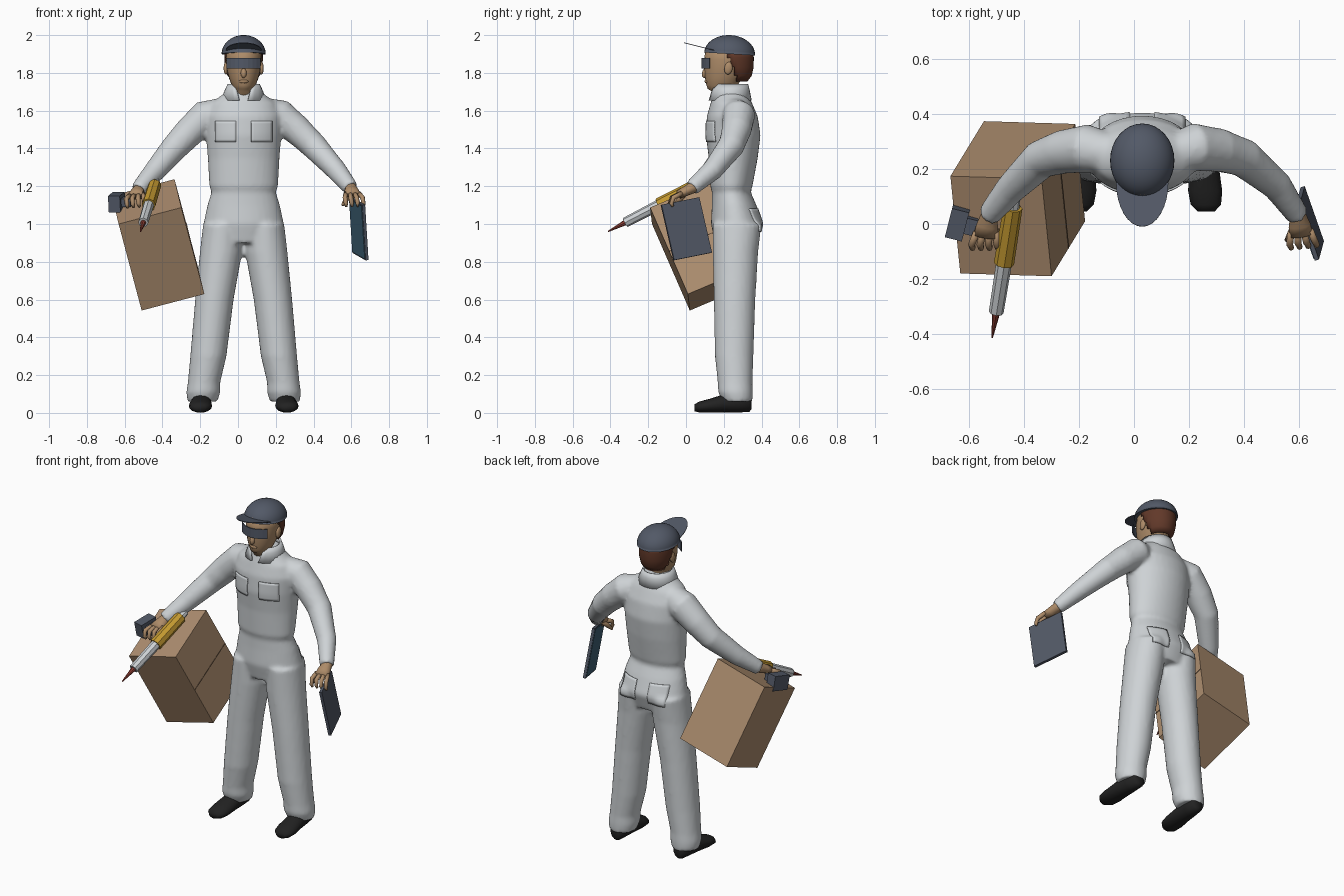
import bpy, bmesh, math
from mathutils import Vector as V, Matrix

cube = bpy.data.objects.get("Cube")
if cube:
    bpy.data.objects.remove(cube, do_unlink=True)

CX = 0.03  # body centre line


def material(name, *rgb):
    m = bpy.data.materials.new(name)
    m.use_nodes = True
    m.diffuse_color = (*rgb, 1)
    bsdf = next(n for n in m.node_tree.nodes if n.type == 'BSDF_PRINCIPLED')
    bsdf.inputs["Base Color"].default_value = (*rgb, 1)
    return m


white = material("pale_cloth", .62, .65, .67)
skin = material("skin", .42, .26, .14)
slate = material("slate", .085, .1, .135)
card = material("cardboard", .42, .27, .16)
tape = material("dark_seam", .14, .085, .05)
yellow = material("yellow_grip", .55, .32, .03)
red = material("red_tip", .28, .05, .035)
brown = material("brown_hair", .12, .04, .022)
black = material("black_leather", .016, .016, .016)
blue = material("blue_screen", .05, .12, .18)


def finish(bm, name, mat, smooth=True):
    bmesh.ops.recalc_face_normals(bm, faces=bm.faces)
    me = bpy.data.meshes.new(name)
    for f in bm.faces:
        f.smooth = smooth
    bm.to_mesh(me)
    bm.free()
    ob = bpy.data.objects.new(name, me)
    bpy.context.collection.objects.link(ob)
    me.materials.append(mat)
    return ob


def tube(bm, pts, n=12, axis=None, ref=(0, 1, 0)):
    """Closed loft through points (x, y, z, radius_a, radius_b)."""
    rings, centres = [], [V(p[:3]) for p in pts]
    for i, p in enumerate(pts):
        t = V(axis) if axis else centres[min(i + 1, len(pts) - 1)] - centres[max(i - 1, 0)]
        t.normalize()
        a = V(ref).cross(t).normalized()
        b = t.cross(a)
        angles = [2 * math.pi * k / n for k in range(n)]
        rings.append([bm.verts.new(centres[i] + a * p[3] * math.cos(w) + b * p[-1] * math.sin(w))
                      for w in angles])
    for r, s in zip(rings, rings[1:]):
        for k in range(n):
            bm.faces.new((r[k], r[(k + 1) % n], s[(k + 1) % n], s[k]))
    bm.faces.new(rings[0])
    bm.faces.new(rings[-1])


def slab(name, mat, o, u, v, w):
    """Block from one corner and its three edge vectors."""
    bm = bmesh.new()
    bmesh.ops.create_cube(bm, size=1)
    o, u, v, w = V(o), V(u), V(v), V(w)
    for p in bm.verts:
        a, b, c = p.co + V((.5, .5, .5))
        p.co = o + u * a + v * b + w * c
    return finish(bm, name, mat, False)


def ball(name, mat, loc, size, rot=0):
    bm = bmesh.new()
    bmesh.ops.create_uvsphere(bm, u_segments=16, v_segments=10, radius=1)
    bm.transform(Matrix.Translation(loc) @ Matrix.Rotation(rot, 4, 'X') @ Matrix.Diagonal((*size, 1)))
    return finish(bm, name, mat)


# Coveralls: torso, legs and sleeves fused into one cloth surface
bm = bmesh.new()
torso = [(.90, .265, .19, .11), (1.0, .27, .213, .138), (1.1, .255, .192, .118), (1.17, .24, .17, .102),
         (1.2, .24, .182, .112), (1.35, .25, .19, .13), (1.47, .25, .2, .145), (1.57, .245, .205, .135),
         (1.64, .24, .175, .11), (1.69, .235, .105, .09), (1.72, .235, .08, .08)]
tube(bm, [(CX, cy, z, rx, ry) for z, cy, rx, ry in torso], 32, (0, 0, 1))
leg = [(1.0, .11, .27, .105, .13), (.85, .12, .262, .112, .12), (.6, .155, .257, .102, .11),
       (.3, .187, .255, .096, .102), (.16, .21, .26, .086, .092), (.11, .214, .262, .09, .092), (.06, .218, .272, .08, .08)]
for s in (-1, 1):
    tube(bm, [(CX + s * dx, cy, z, rx, ry) for z, dx, cy, rx, ry in leg], 24, (0, 0, 1))
right_arm = [(-.08, .255, 1.6, .07), (-.17, .275, 1.57, .088), (-.26, .262, 1.485, .08), (-.34, .235, 1.40, .071),
             (-.45, .127, 1.27, .056), (-.53, .03, 1.18, .042)]
left_arm = [(.14, .255, 1.6, .07), (.22, .28, 1.575, .088), (.31, .268, 1.50, .08), (.40, .24, 1.415, .071),
            (.52, .14, 1.285, .056), (.597, .03, 1.19, .042)]
for arm in (right_arm, left_arm):
    tube(bm, arm, 16, ref=(0, 0, 1))
suit = finish(bm, "coveralls", white)
rm = suit.modifiers.new("fuse", 'REMESH')
rm.mode, rm.voxel_size, rm.use_smooth_shade = 'VOXEL', .012, True
sm = suit.modifiers.new("soften", 'SMOOTH')
sm.iterations = 4


# Pockets laid on the cloth
def pocket(name, x, y, z, w, h, forward):
    bm = bmesh.new()
    bmesh.ops.create_grid(bm, x_segments=8, y_segments=8, size=.5)
    for p in bm.verts:
        p.co = (x + p.co.x * w, y, z + p.co.y * h)
    ob = finish(bm, name, white)
    sw = ob.modifiers.new("lay", 'SHRINKWRAP')
    sw.target, sw.wrap_method, sw.offset = suit, 'PROJECT', .003
    sw.use_project_y = True
    sw.use_positive_direction, sw.use_negative_direction = forward, not forward
    so = ob.modifiers.new("thick", 'SOLIDIFY')
    so.thickness, so.offset = .008, 0


for s, side in ((-1, "right"), (1, "left")):
    pocket(side + "_chest_pocket", CX + s * .095, -.1, 1.49, .11, .11, True)
    pocket(side + "_back_pocket", CX + s * .1, .7, 1.02, .11, .12, False)

# Collar, open at the throat
bm = bmesh.new()
steps = 24
rows = []
for z, rx, ry, gap in ((1.655, .122, .115, .2), (1.71, .1, .104, .4), (1.74, .086, .096, .65)):
    row = []
    for k in range(steps + 1):
        w = -math.pi / 2 + gap + (2 * math.pi - 2 * gap) * k / steps
        row.append(bm.verts.new((CX + rx * math.cos(w), .233 + ry * math.sin(w), z)))
    rows.append(row)
for r, q in zip(rows, rows[1:]):
    for k in range(steps):
        bm.faces.new((r[k], r[k + 1], q[k + 1], q[k]))
finish(bm, "collar", white).modifiers.new("thick", 'SOLIDIFY').thickness = .01

# Head, nose, ears
bm = bmesh.new()
head = [(1.62, .22, .07, .07), (1.70, .213, .062, .072), (1.715, .19, .052, .075), (1.735, .19, .064, .082),
        (1.77, .2, .077, .099), (1.81, .212, .088, .115), (1.87, .222, .095, .126), (1.94, .225, .09, .12)]
tube(bm, [(CX, cy, z, rx, ry) for z, cy, rx, ry in head], 24, (0, 0, 1))
finish(bm, "head", skin)
ball("nose", skin, (CX, .103, 1.80), (.016, .018, .028), -.3)
ball("lips", skin, (CX, .112, 1.755), (.026, .014, .011))
for s, side in ((-1, "right"), (1, "left")):
    ball(side + "_ear", skin, (CX + s * .094, .225, 1.825), (.012, .022, .034), -.2)

# Hair round the back of the head
bm = bmesh.new()
tube(bm, [(CX, .24, 1.755, .068, .085), (CX, .24, 1.785, .088, .108), (CX, .238, 1.83, .099, .12),
          (CX, .236, 1.88, .102, .123), (CX, .235, 1.92, .1, .12)], 40, (0, 0, 1))
front = [f for f in bm.faces if f.calc_center_median().y < .215 + .4 * (1.9 - f.calc_center_median().z)]
bmesh.ops.delete(bm, geom=front, context='FACES')
finish(bm, "hair", brown).modifiers.new("thick", 'SOLIDIFY').thickness = .012

# Cap dome and flat brim
bm = bmesh.new()
bmesh.ops.create_uvsphere(bm, u_segments=32, v_segments=20, radius=1)
cut = bmesh.ops.bisect_plane(bm, geom=bm.verts[:] + bm.edges[:] + bm.faces[:], plane_co=(0, 0, 0),
                             plane_no=(0, 0, 1), clear_inner=True)
bmesh.ops.holes_fill(bm, edges=[e for e in bm.edges if e.is_boundary])
bm.transform(Matrix.Translation((CX, .231, 1.9)) @ Matrix.Rotation(-.06, 4, 'X') @ Matrix.Diagonal((.117, .135, .1, 1)))
cap = finish(bm, "cap", slate)
for p in cap.data.polygons:
    p.use_smooth = len(p.vertices) < 5
bm = bmesh.new()
edge = []
for k in range(17):
    w = math.pi + math.pi * k / 16
    y = .15 + .16 * math.sin(w)
    edge.append(bm.verts.new((CX + .095 * math.cos(w), y, 1.955 - y * .25)))
bm.faces.new(edge)
finish(bm, "cap_brim", slate, False).modifiers.new("thick", 'SOLIDIFY').thickness = .004

# Wraparound visor
bm = bmesh.new()
cols = []
for k in range(9):
    s = k / 4 - 1
    cols.append([bm.verts.new((CX + .086 * s, .088 + .04 * s * s, z)) for z in (1.822, 1.88)])
for a, b in zip(cols, cols[1:]):
    bm.faces.new((a[0], b[0], b[1], a[1]))
finish(bm, "visor", slate, False).modifiers.new("thick", 'SOLIDIFY').thickness = .006

# Shoes
shoe = [(.347, .05, .02, .03), (.335, .055, .042, .05), (.27, .056, .05, .054), (.2, .05, .055, .048),
        (.12, .037, .062, .036), (.07, .031, .055, .029), (.045, .027, .03, .018)]
for s, side in ((-1, "right"), (1, "left")):
    bm = bmesh.new()
    tube(bm, [(CX + s * (.225 + .05 * (.2 - y)), y, z, a, b) for y, z, a, b in shoe], 16, (0, -1, 0), (0, 0, 1))
    finish(bm, side + "_shoe", black)


# Hands with curled fingers
def hand(name, wrist, knuckle, spread, curl, thumb):
    bm = bmesh.new()
    wrist, knuckle, spread, curl = V(wrist), V(knuckle), V(spread), V(curl)
    fwd = knuckle - wrist
    tube(bm, [(*(wrist - fwd * .4), .03), (*wrist, .03), (*(wrist + fwd * .5), .04, .026), (*knuckle, .044, .022)],
         12, ref=(0, 0, 1))
    for i in range(4):
        a = knuckle + spread * (i - 1.5) * .023
        b = a + fwd.normalized() * .035 + spread * (i - 1.5) * .008
        tube(bm, [(*(a - fwd * .2), .013), (*b, .0125), (*(b + curl * .035), .011), (*(b + curl * .06 - fwd * .2), .007)],
             8, ref=spread)
    a, b = wrist + fwd * .3, V(thumb)
    tube(bm, [(*a, .018), (*a.lerp(b, .6), .015), (*b, .008)], 8, ref=(0, 0, 1))
    finish(bm, name, skin)


hand("right_hand", (-.528, .03, 1.18), (-.54, -.045, 1.15), (1, 0, .1), (.1, -.3, -.9), (-.478, -.06, 1.12))
hand("left_hand", (.597, .03, 1.19), (.608, -.04, 1.155), (1, .1, 0), (.15, -.3, -.9), (.555, -.06, 1.10))

# Carton with a seam on its side
corner, u, v, w = V((-.632, -.18, 1.0)), V((.332, -.01, .087)), V((-.036, .354, .15)), V((.122, .2, -.458))
slab("carton", card, corner, u, v, w)
slab("carton_seam", tape, corner + u + w * .5, u * .006, v, w * .008)

# Tablet with a screen on its inner face
across, down = V((.07, -.2, -.04)), V((.018, .067, -.293))
out = across.cross(down).normalized()
out = out if out.x > 0 else -out
top = V((.588, .066, 1.14))
slab("tablet", slate, top, across, down, out * .016)
slab("tablet_screen", blue, top + across * .03 + down * .02, across * .94, down * .96, out * -.003)

# Marking tool held in the right hand
tip, end = V((-.516, -.413, .96)), V((-.435, .095, 1.225))
for name, mat, t0, t1, r0, r1 in (("tool_tip", red, 0, .2, .003, .016), ("tool_barrel", white, .18, .54, .027, .029),
                                  ("tool_grip", yellow, .53, .93, .037, .035), ("tool_end", white, .92, 1, .024, .022)):
    bm = bmesh.new()
    tube(bm, [(*tip.lerp(end, t0), r0), (*tip.lerp(end, t1), r1)], 8, ref=(1, 0, 0))
    finish(bm, name, mat, False)

# Small scanner beside the right hand
turn = Matrix.Rotation(-.25, 3, 'Z') @ Matrix.Rotation(.2, 3, 'X')
ex, ey, ez = turn.col[0], turn.col[1], turn.col[2]
mid = V((-.642, .005, 1.115))
slab("scanner", slate, mid - ex * .032 - ey * .055 - ez * .045, ex * .064, ey * .11, ez * .09)
slab("scanner_mount", slate, mid + ex * .03 - ey * .03 - ez * .02, ex * .05, ey * .06, ez * .045)
